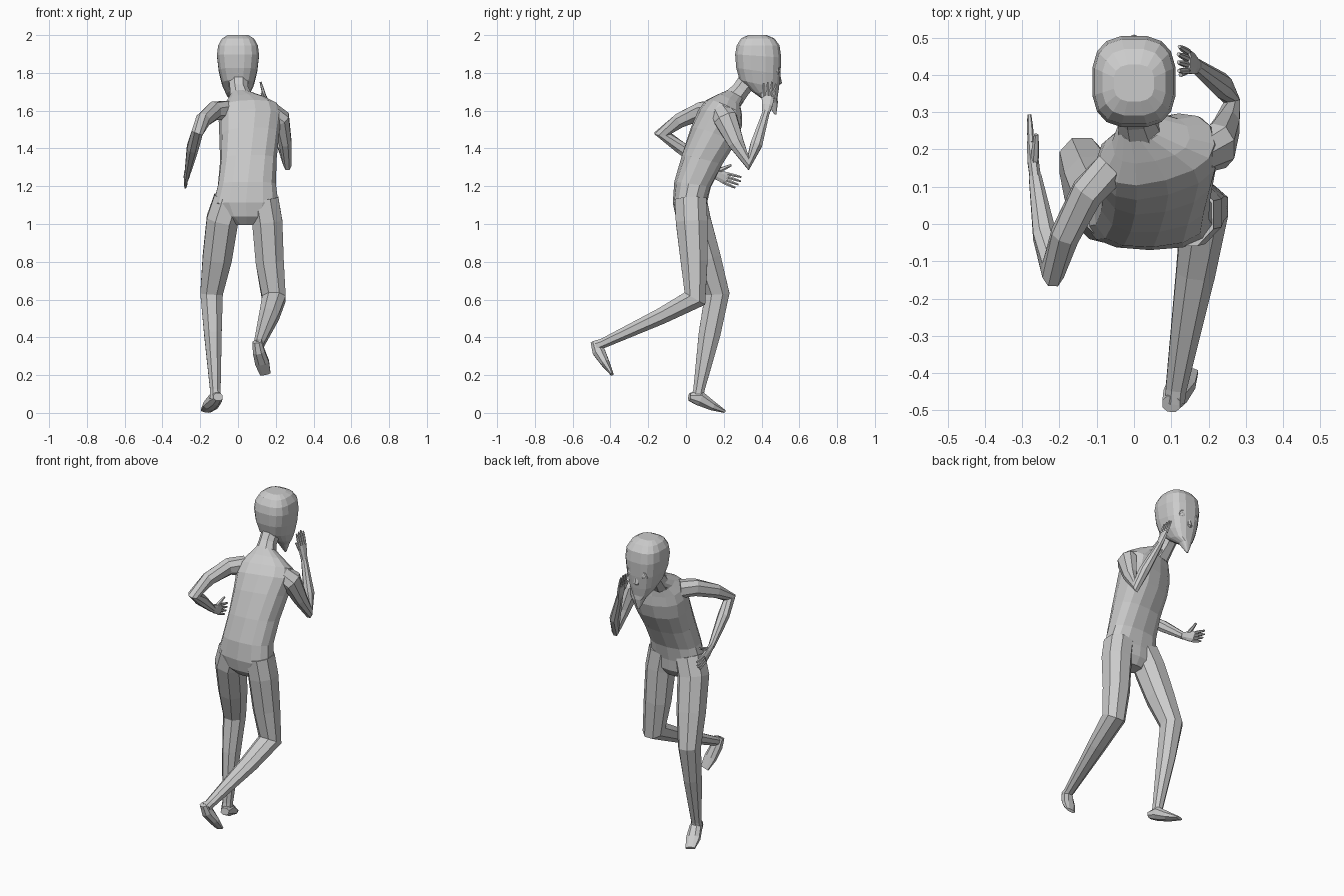
import bpy, bmesh, math
from mathutils import Vector as V, Matrix


def loft(name, rings, n=8, power=1.0):
    """Skin closed cross-sections; each ring is (centre, u half-axis, v half-axis)."""
    bm = bmesh.new()
    loops = []
    for c, u, v in rings:
        loop = []
        for i in range(n):
            a = 2 * math.pi * (i + 0.5) / n
            ca, sa = math.cos(a), math.sin(a)
            p = c + u * math.copysign(abs(ca) ** power, ca) + v * math.copysign(abs(sa) ** power, sa)
            loop.append(bm.verts.new(p))
        loops.append(loop)
    for a, b in zip(loops, loops[1:]):
        for i in range(n):
            j = (i + 1) % n
            bm.faces.new((a[i], a[j], b[j], b[i]))
    bm.faces.new(loops[0][::-1])
    bm.faces.new(loops[-1])
    bmesh.ops.recalc_face_normals(bm, faces=bm.faces)
    me = bpy.data.meshes.new(name)
    bm.to_mesh(me)
    bm.free()
    ob = bpy.data.objects.new(name, me)
    bpy.context.collection.objects.link(ob)
    return ob


def limb(name, pts, n=8, side=(1, 0, 0), power=0.9):
    """Tube along a path of (x, y, z, half width, half depth), mitred at bends."""
    cs = [V(p[:3]) for p in pts]
    segs = [(b - a).normalized() for a, b in zip(cs, cs[1:])]
    rings = []
    for i, p in enumerate(pts):
        t = (segs[max(i - 1, 0)] + segs[min(i, len(segs) - 1)]).normalized()
        s = V(side)
        u = (s - t * s.dot(t)).normalized()
        rings.append((cs[i], u * p[3], t.cross(u) * p[4]))
    return loft(name, rings, n, power)


def body(name, pts, n, power):
    """Stacked rings of (x, y, z, half width, half depth, pitch, yaw)."""
    rings = []
    for x, y, z, a, b, pitch, yaw in pts:
        m = Matrix.Rotation(math.radians(yaw), 3, 'Z') @ Matrix.Rotation(math.radians(-pitch), 3, 'X')
        rings.append((V((x, y, z)), m @ V((a, 0, 0)), m @ V((0, b, 0))))
    return loft(name, rings, n, power)


def hand(name, wrist, knuckle, tip, across, thumb, width=0.034):
    """Flat palm, four fingers spread along 'across', and a thumb."""
    w, k, t = V(wrist), V(knuckle), V(tip)
    d = (k - w).normalized()
    ac = V(across)
    ac = (ac - d * ac.dot(d)).normalized()
    limb(name + "_palm", [(*w, 0.02, 0.016), (*w.lerp(k, 0.5), width * 0.9, 0.016),
                          (*k, width, 0.011)], 8, ac)
    for i in range(4):
        o = (i - 1.5) / 1.5
        a = k + ac * o * width * 0.75 - d * 0.008
        e = t + ac * o * width * 0.95 - d * 0.012 * abs(o - 0.2)
        limb(f"{name}_finger_{i + 1}", [(*a, 0.009, 0.009), (*a.lerp(e, 0.6), 0.008, 0.008),
                                        (*e, 0.005, 0.005)], 6, ac)
    b = w.lerp(k, 0.3)
    th = V(thumb)
    limb(name + "_thumb", [(*b, 0.014, 0.012), (*b.lerp(th, 0.6), 0.011, 0.01),
                           (*th, 0.006, 0.006)], 6, d)


# Torso leaning forward, shoulders twisted
body("torso", [
    (0.045, 0.03, 0.995, 0.06, 0.045, 0, 0),
    (0.045, 0.025, 1.04, 0.13, 0.08, 0, 0),
    (0.042, 0.02, 1.11, 0.175, 0.09, 2, 0),
    (0.047, 0.035, 1.21, 0.155, 0.098, 8, 3),
    (0.055, 0.085, 1.34, 0.15, 0.11, 14, 7),
    (0.06, 0.145, 1.47, 0.158, 0.122, 20, 12),
    (0.065, 0.18, 1.56, 0.168, 0.115, 24, 15),
    (0.063, 0.20, 1.615, 0.155, 0.095, 26, 15),
    (0.045, 0.225, 1.655, 0.105, 0.065, 28, 12),
    (0.015, 0.265, 1.685, 0.055, 0.05, 30, 5),
], 14, 0.8)

# Neck
limb("neck", [(0.02, 0.24, 1.65, 0.065, 0.06), (0.005, 0.29, 1.71, 0.052, 0.05),
              (0, 0.35, 1.79, 0.055, 0.055)])

# Head narrowing to a long pointed chin
body("head", [
    (0, 0.473, 1.58, 0.006, 0.005, 0, 0),
    (0, 0.455, 1.645, 0.033, 0.032, 5, 0),
    (0, 0.415, 1.685, 0.06, 0.073, 15, 0),
    (0, 0.388, 1.74, 0.085, 0.108, 12, 0),
    (0, 0.383, 1.81, 0.103, 0.12, 8, 0),
    (0, 0.382, 1.89, 0.113, 0.124, 4, 0),
    (0, 0.382, 1.945, 0.107, 0.115, 0, 0),
    (0, 0.38, 1.982, 0.086, 0.09, 0, 0),
    (0, 0.378, 2.0, 0.055, 0.05, 0, 0),
], 16, 0.72)

# Eyes with raised rims, and nose
for s, label in ((-1, "left"), (1, "right")):
    c = (s * 0.045, 0.488, 1.805)
    bpy.ops.mesh.primitive_torus_add(major_segments=12, minor_segments=4, major_radius=0.026,
                                     minor_radius=0.006, location=c,
                                     rotation=(math.radians(82), 0, math.radians(-14 * s)))
    bpy.context.object.name = label + "_eye_rim"
    bpy.ops.mesh.primitive_uv_sphere_add(segments=10, ring_count=6, radius=0.018, location=c)
    bpy.context.object.name = label + "_eye"
    bpy.context.object.scale = (1, 0.6, 1)
limb("nose", [(0, 0.487, 1.81, 0.01, 0.008), (0, 0.495, 1.75, 0.017, 0.014),
              (0, 0.475, 1.73, 0.01, 0.006)], 6)

# Arms: left swung back, right raised to the face
limb("left_arm", [
    (-0.06, 0.15, 1.60, 0.05, 0.055), (-0.125, 0.085, 1.60, 0.046, 0.05),
    (-0.185, -0.03, 1.55, 0.04, 0.042), (-0.217, -0.125, 1.48, 0.033, 0.045),
    (-0.24, -0.03, 1.405, 0.033, 0.035), (-0.265, 0.125, 1.28, 0.018, 0.021)])
limb("right_arm", [
    (0.18, 0.19, 1.59, 0.05, 0.055), (0.228, 0.21, 1.555, 0.05, 0.066),
    (0.25, 0.265, 1.43, 0.036, 0.045), (0.262, 0.33, 1.325, 0.024, 0.042),
    (0.235, 0.372, 1.42, 0.03, 0.034), (0.165, 0.425, 1.595, 0.018, 0.02)])
hand("left_hand", (-0.264, 0.12, 1.285), (-0.277, 0.215, 1.24), (-0.281, 0.288, 1.215),
     (0, 0.3, 1), (-0.262, 0.24, 1.312))
hand("right_hand", (0.167, 0.423, 1.585), (0.142, 0.437, 1.675), (0.118, 0.445, 1.755),
     (0, 1, 0), (0.125, 0.40, 1.695))

# Legs: left standing, right kicked back
limb("left_leg", [
    (-0.045, 0.03, 1.13, 0.09, 0.085), (-0.083, 0.045, 1.02, 0.09, 0.092),
    (-0.11, 0.105, 0.82, 0.083, 0.085), (-0.14, 0.165, 0.63, 0.064, 0.07),
    (-0.133, 0.125, 0.42, 0.05, 0.062), (-0.12, 0.068, 0.12, 0.03, 0.032),
    (-0.12, 0.06, 0.075, 0.032, 0.035)])
limb("right_leg", [
    (0.135, 0.025, 1.13, 0.085, 0.09), (0.155, 0.03, 1.01, 0.086, 0.09),
    (0.168, 0.043, 0.8, 0.08, 0.076), (0.19, 0.047, 0.605, 0.067, 0.068),
    (0.165, -0.13, 0.513, 0.056, 0.046), (0.113, -0.44, 0.368, 0.03, 0.028),
    (0.11, -0.475, 0.355, 0.028, 0.03)])

# Feet
limb("left_foot", [
    (-0.105, 0.018, 0.085, 0.026, 0.022), (-0.118, 0.07, 0.078, 0.036, 0.042),
    (-0.145, 0.135, 0.04, 0.043, 0.027), (-0.17, 0.2, 0.01, 0.03, 0.009)])
limb("right_foot", [
    (0.1, -0.483, 0.378, 0.026, 0.024), (0.11, -0.462, 0.325, 0.034, 0.036),
    (0.128, -0.428, 0.265, 0.04, 0.025), (0.145, -0.392, 0.205, 0.03, 0.009)])
